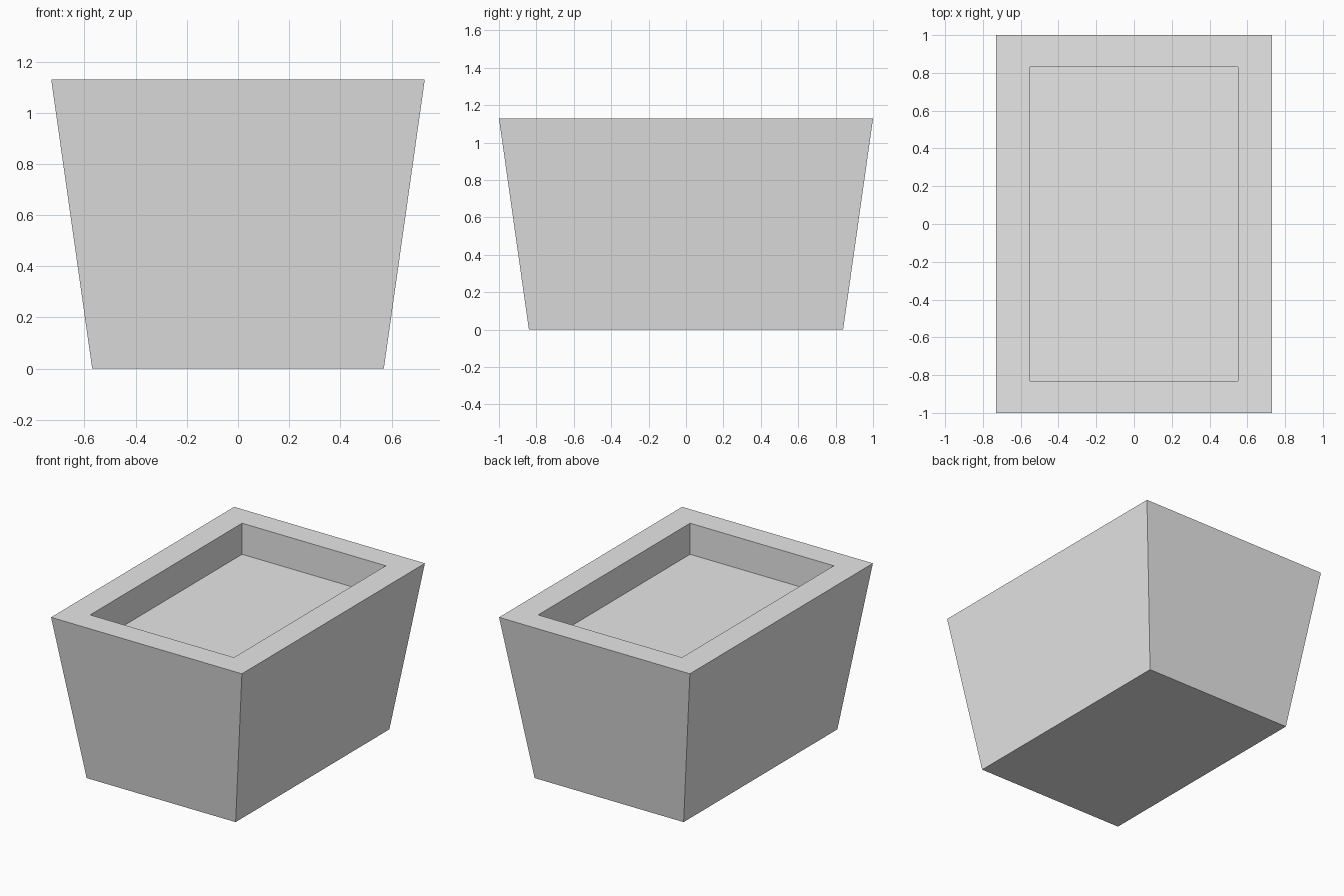
import bpy
import bmesh

cube = bpy.data.objects.get("Cube")
if cube:
    bpy.data.objects.remove(cube, do_unlink=True)

HEIGHT, RECESS = 1.13, 0.215

grey = bpy.data.materials.new("light grey")
grey.use_nodes = True
grey.diffuse_color = (0.8, 0.8, 0.8, 1)
grey.node_tree.nodes["Principled BSDF"].inputs["Base Color"].default_value = grey.diffuse_color

bm = bmesh.new()


def ring(half_x, half_y, z):
    """Four corners of a rectangle, counter-clockwise from above."""
    return [bm.verts.new((sx * half_x, sy * half_y, z))
            for sx, sy in ((-1, -1), (1, -1), (1, 1), (-1, 1))]


# Tapered outside, flat rim, straight recess walls
rings = [
    ring(0.57, 0.84, 0),
    ring(0.73, 1.0, HEIGHT),
    ring(0.55, 0.83, HEIGHT),
    ring(0.55, 0.83, HEIGHT - RECESS),
]
for low, high in zip(rings, rings[1:]):
    for i in range(4):
        j = (i + 1) % 4
        bm.faces.new((low[i], low[j], high[j], high[i]))

# Underside and recess floor
bm.faces.new(rings[0][::-1])
bm.faces.new(rings[-1])
bmesh.ops.recalc_face_normals(bm, faces=bm.faces)

mesh = bpy.data.meshes.new("planter_box")
bm.to_mesh(mesh)
bm.free()
mesh.materials.append(grey)
planter = bpy.data.objects.new("planter_box", mesh)
bpy.context.collection.objects.link(planter)
